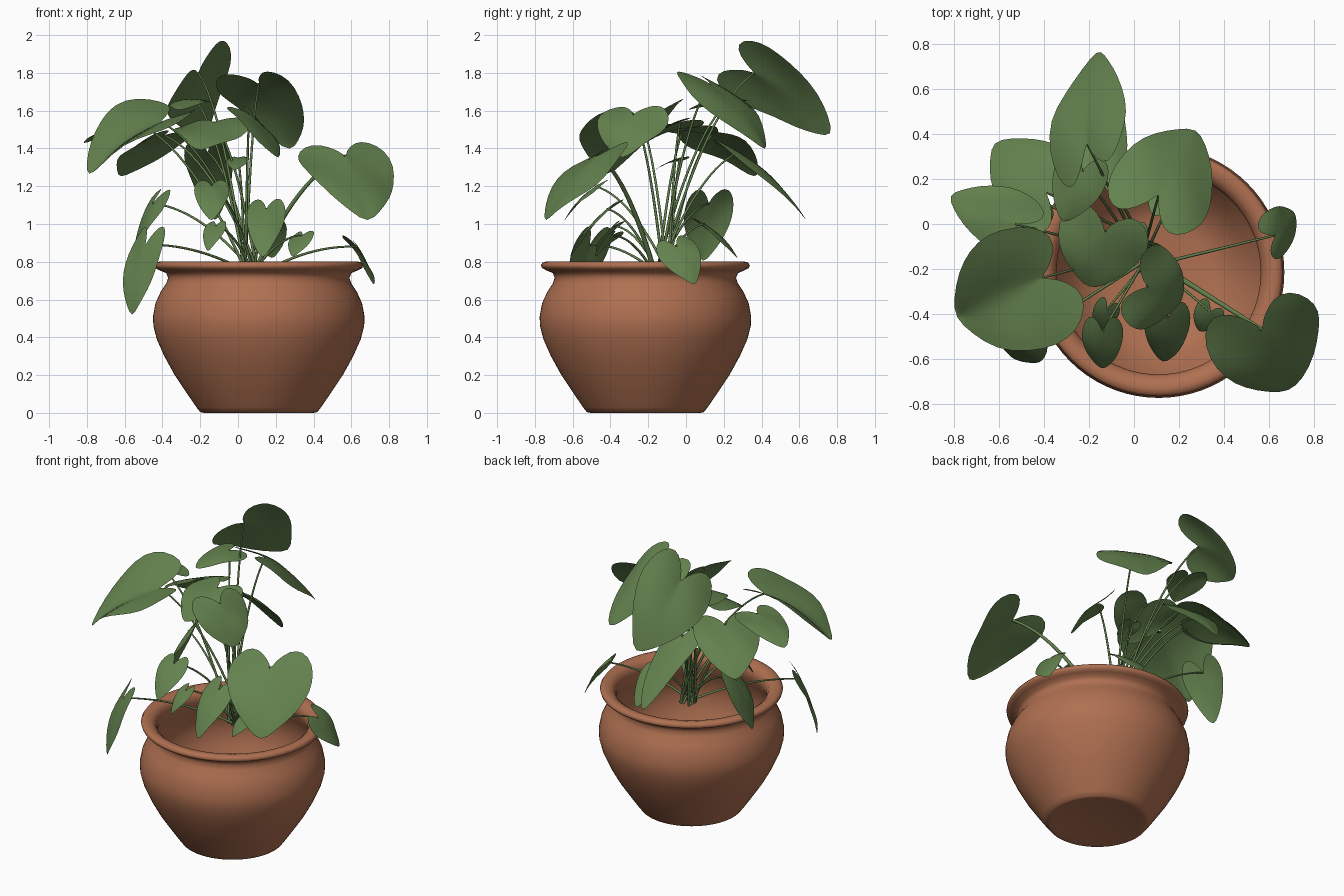
import bpy, bmesh, math, random
from mathutils import Vector

random.seed(4)
cube = bpy.data.objects.get("Cube")
if cube:
    bpy.data.objects.remove(cube)


def material(name, rgb):
    m = bpy.data.materials.new(name)
    m.use_nodes = True
    color = (*rgb, 1)
    m.diffuse_color = color
    bsdf = m.node_tree.nodes["Principled BSDF"]
    bsdf.inputs["Base Color"].default_value = color
    bsdf.inputs["Roughness"].default_value = 0.8
    return m


terracotta = material("terracotta", (0.43, 0.162, 0.082))
leaf_green = material("leaf green", (0.125, 0.22, 0.075))


def add_mesh(name, bm, mat):
    mesh = bpy.data.meshes.new(name)
    bm.to_mesh(mesh)
    bm.free()
    mesh.materials.append(mat)
    obj = bpy.data.objects.new(name, mesh)
    bpy.context.collection.objects.link(obj)
    return obj


# Pot: one lathed profile from the foot, over the rolled rim, to the hollow inside
POT_X, POT_Y = 0.11, -0.215
profile = [(0, 0.015), (0.25, 0.012), (0.29, 0), (0.31, 0.004), (0.33, 0.03), (0.385, 0.11),
           (0.445, 0.2), (0.5, 0.3), (0.54, 0.39), (0.558, 0.46), (0.56, 0.51), (0.547, 0.58),
           (0.52, 0.64), (0.49, 0.685), (0.48, 0.715), (0.49, 0.74), (0.525, 0.755),
           (0.548, 0.767), (0.553, 0.782), (0.543, 0.797), (0.52, 0.802), (0.49, 0.795),
           (0.465, 0.775), (0.455, 0.74), (0.46, 0.7), (0.49, 0.64), (0.52, 0.57),
           (0.53, 0.48), (0.51, 0.39), (0.46, 0.28), (0.39, 0.17), (0.3, 0.07),
           (0.22, 0.05), (0, 0.05)]
bm = bmesh.new()
verts = [bm.verts.new((r, 0, z)) for r, z in profile]
edges = [bm.edges.new(pair) for pair in zip(verts, verts[1:])]
bmesh.ops.spin(bm, geom=verts + edges, cent=(0, 0, 0), axis=(0, 0, 1),
               angle=math.tau, steps=72, use_duplicate=False)
bmesh.ops.remove_doubles(bm, verts=bm.verts, dist=0.0005)
bmesh.ops.recalc_face_normals(bm, faces=bm.faces)
pot = add_mesh("pot", bm, terracotta)
pot.location = (POT_X, POT_Y, 0)
bpy.ops.object.select_all(action="DESELECT")
pot.select_set(True)
bpy.context.view_layer.objects.active = pot
bpy.ops.object.shade_smooth_by_angle(angle=math.radians(80))

# Half outline of a heart-shaped blade: (along the midrib, across)
OUTLINE = [(-0.12, 0.12), (-0.27, 0.36), (-0.28, 0.66), (-0.12, 0.92), (0.12, 1),
           (0.38, 0.88), (0.63, 0.64), (0.85, 0.3), (1, 0)]
COLUMNS = 4


def blade(name, attach, tip, width, roll, fold):
    """Curved leaf blade hanging from its attachment; fold raises both sides."""
    axis = tip - attach
    length = axis.length
    ahead = axis.normalized()
    side = ahead.cross(Vector((0, 0, 1))).normalized()
    up = side.cross(ahead)
    side = side * math.cos(roll) + up * math.sin(roll)
    up = side.cross(ahead)
    bm = bmesh.new()
    wave = random.uniform(0, math.tau)

    def point(u, v):
        lift = length * 0.25 * u * (1 - u) - width * 0.07 * v * v
        lift += width * abs(v) * (fold + 0.06 * math.sin(5 * u + 2 * v + wave))
        return attach + axis * u + side * (v * width / 2) + up * lift

    for sign in (-1, 1):
        rows = []
        for i, (u, v) in enumerate(OUTLINE):
            spine = i / (len(OUTLINE) - 1)
            row = []
            for c in range(COLUMNS + 1):
                f = c / COLUMNS
                row.append(bm.verts.new(point(spine + (u - spine) * f, sign * v * f)))
            rows.append(row)
        for a, b in zip(rows, rows[1:]):
            for c in range(COLUMNS):
                quad = [a[c], a[c + 1], b[c + 1], b[c]]
                bm.faces.new(quad if sign > 0 else quad[::-1])
    bmesh.ops.remove_doubles(bm, verts=bm.verts, dist=0.0005)
    for face in bm.faces:
        face.smooth = True
        face.normal_update()
        if face.normal.dot(up) < 0:
            face.normal_flip()
    obj = add_mesh(name, bm, leaf_green)
    smooth = obj.modifiers.new("smooth", "SUBSURF")
    smooth.levels = smooth.render_levels = 1


def stem(name, end, thickness):
    """Arching stalk from the middle of the pot to a blade."""
    start = Vector((0.08 + random.uniform(-0.05, 0.05), -0.13 + random.uniform(-0.05, 0.05), 0.73))
    bend = start.lerp(end, 0.5)
    bend.z = start.z + (end.z - start.z) * 0.8 + 0.04
    curve = bpy.data.curves.new(name, "CURVE")
    curve.dimensions = "3D"
    curve.bevel_depth = thickness
    curve.bevel_resolution = 2
    curve.resolution_u = 14
    spline = curve.splines.new("BEZIER")
    spline.bezier_points.add(1)
    for p, co, size in zip(spline.bezier_points, (start, end), (1, 0.6)):
        p.co = co
        p.handle_left_type = p.handle_right_type = "FREE"
        p.handle_left = p.handle_right = co.lerp(bend, 0.66)
        p.radius = size
    curve.materials.append(leaf_green)
    bpy.context.collection.objects.link(bpy.data.objects.new(name, curve))


def leaf(name, attach, tip, width, roll=0, fold=0, thickness=0.008):
    attach, tip = Vector(attach), Vector(tip)
    blade(name + "_leaf", attach, tip, width, math.radians(roll), fold)
    stem(name + "_stem", attach, thickness)


# Tall leaves at the back
leaf("top_back", (-0.21, 0.36, 1.8), (-0.16, 0.78, 1.46), 0.48, 50, 0.06)
leaf("back_left", (0.11, 0.13, 1.74), (0.28, 0.43, 1.38), 0.48)
leaf("back_right", (-0.39, 0.14, 1.47), (-0.63, 0.37, 1.24), 0.42)
leaf("back_drooping", (-0.16, 0.28, 1.38), (-0.12, 0.65, 1), 0.26)
leaf("upper_middle", (-0.23, 0.24, 1.66), (-0.32, 0, 1.6), 0.25)

# Wide leaves at the sides and front
leaf("right_large", (-0.41, -0.24, 1.54), (-0.8, -0.42, 1.24), 0.6, 8, 0.2)
leaf("right_far", (-0.53, 0, 1.53), (-0.83, 0.13, 1.42), 0.3)
leaf("middle", (-0.13, -0.03, 1.54), (-0.2, -0.29, 1.38), 0.42)
leaf("front_upper", (0.06, -0.28, 1.58), (0.22, -0.34, 1.34), 0.4)
leaf("left_large", (0.57, -0.47, 1.36), (0.69, -0.75, 1), 0.54, thickness=0.014)
leaf("middle_small", (0, -0.03, 1.35), (-0.02, -0.17, 1.28), 0.13)

# Low leaves around the rim
leaf("front_low", (0.15, -0.42, 1.08), (0.13, -0.62, 0.81), 0.21)
leaf("front_heart", (-0.14, -0.48, 1.2), (-0.14, -0.65, 1.01), 0.19)
leaf("front_small", (-0.12, -0.38, 0.99), (-0.16, -0.48, 0.85), 0.12)
leaf("front_left_small", (0.34, -0.39, 0.94), (0.29, -0.48, 0.82), 0.14)
leaf("left_hanging", (0.63, -0.05, 0.88), (0.72, 0.05, 0.67), 0.23, -30)
leaf("right_drooping", (-0.45, 0.12, 1.11), (-0.56, 0.09, 0.79), 0.28)
leaf("right_hanging", (-0.49, -0.51, 0.89), (-0.56, -0.58, 0.5), 0.26)
leaf("back_low", (0.16, 0.1, 1), (0.18, 0.28, 0.81), 0.2)
